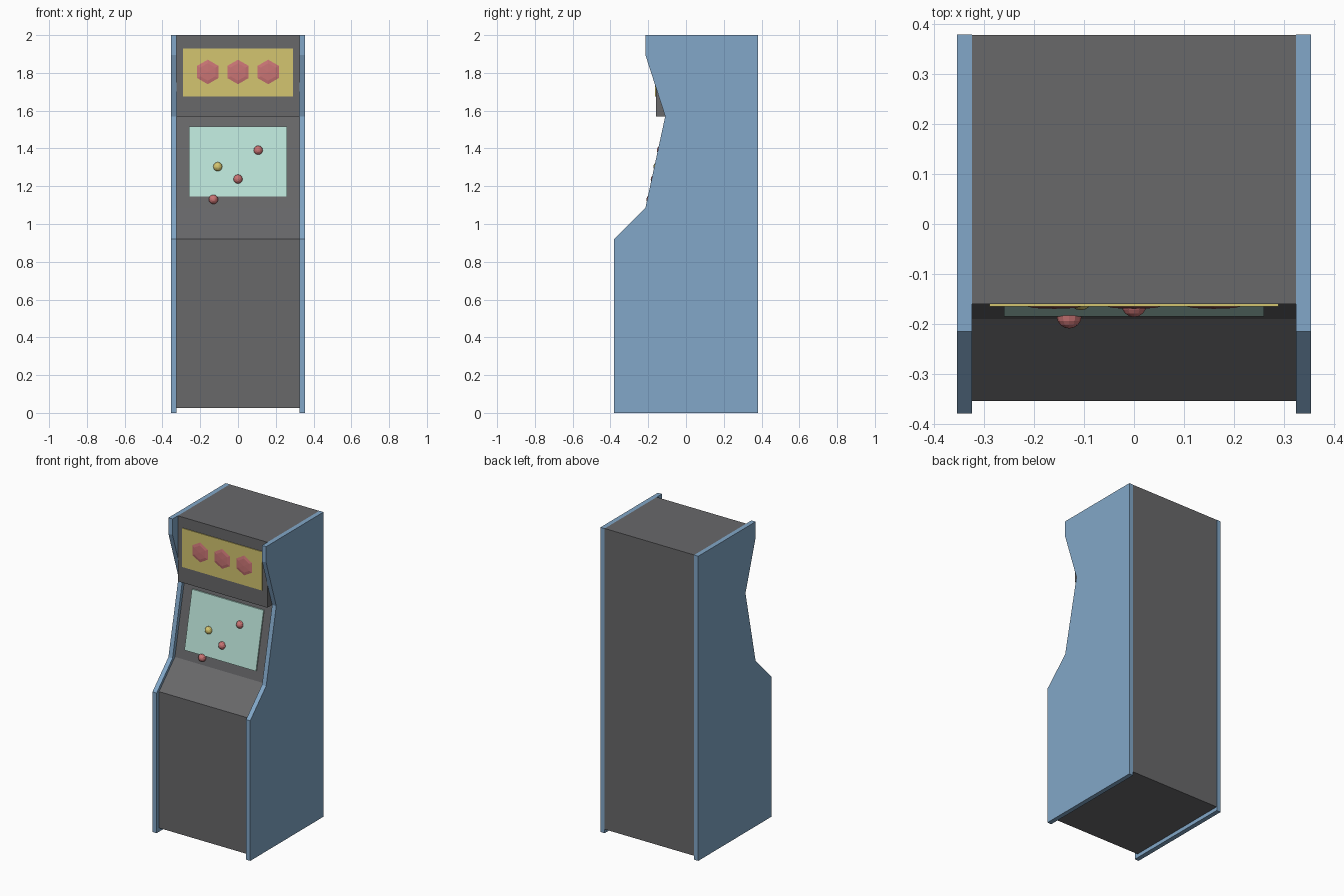
import bpy, bmesh, math
from mathutils import Vector, Matrix

if "Cube" in bpy.data.objects:
    bpy.data.objects.remove(bpy.data.objects["Cube"])


def lin(c):
    c /= 255
    return c / 12.92 if c <= 0.04045 else ((c + 0.055) / 1.055) ** 2.4


def mat(name, r, g, b):
    m = bpy.data.materials.new(name)
    m.diffuse_color = (lin(r), lin(g), lin(b), 1)
    m.use_nodes = True
    m.node_tree.nodes["Principled BSDF"].inputs["Base Color"].default_value = m.diffuse_color
    return m


GREY = mat("dark grey", 104, 104, 106)
BLUE = mat("side blue", 130, 167, 200)
TEAL = mat("screen teal", 186, 226, 215)
YELLOW = mat("marquee yellow", 212, 197, 112)
RED = mat("soft red", 202, 117, 117)


def finish(name, bm, material):
    bmesh.ops.recalc_face_normals(bm, faces=bm.faces)
    me = bpy.data.meshes.new(name)
    bm.to_mesh(me)
    bm.free()
    me.materials.append(material)
    ob = bpy.data.objects.new(name, me)
    bpy.context.collection.objects.link(ob)
    return ob


def prism(name, profile, x0, x1, material):
    """Extrude a (y, z) outline along x."""
    bm = bmesh.new()
    face = bm.faces.new([bm.verts.new((x0, y, z)) for y, z in profile])
    ext = bmesh.ops.extrude_face_region(bm, geom=[face])
    verts = [v for v in ext["geom"] if isinstance(v, bmesh.types.BMVert)]
    bmesh.ops.translate(bm, verts=verts, vec=(x1 - x0, 0, 0))
    return finish(name, bm, material)


def sphere(name, loc, scale, segs, rings, material, smooth=False):
    """Sphere with its poles along y."""
    bm = bmesh.new()
    bmesh.ops.create_uvsphere(bm, u_segments=segs, v_segments=rings, radius=1,
                              matrix=Matrix.Rotation(math.pi / 2, 4, 'X'))
    bmesh.ops.scale(bm, vec=scale, verts=bm.verts)
    bmesh.ops.translate(bm, vec=loc, verts=bm.verts)
    for f in bm.faces:
        f.smooth = smooth
    return finish(name, bm, material)


# side panels
side = [(-0.38, 0), (0.38, 0), (0.38, 2), (-0.215, 2), (-0.215, 1.895),
        (-0.11, 1.57), (-0.215, 1.085), (-0.38, 0.92)]
prism("left_side_panel", side, -0.355, -0.325, BLUE)
prism("right_side_panel", side, 0.325, 0.355, BLUE)

# cabinet body between the panels, with the marquee box overhanging the screen
low, high = Vector((-0.19, 1.085)), Vector((-0.087, 1.57))
body = [(-0.355, 0.025), (0.379, 0.025), (0.379, 2), (-0.16, 2), (-0.16, 1.57),
        tuple(high), tuple(low), (-0.355, 0.92)]
prism("cabinet_body", body, -0.325, 0.325, GREY)


# screen plate lying on the sloped face
def slope_y(z):
    return low.x + (high.x - low.x) * (z - low.y) / (high.y - low.y)


T = 0.008
screen = [(slope_y(1.145), 1.145), (slope_y(1.515), 1.515),
          (slope_y(1.515) - T, 1.515), (slope_y(1.145) - T, 1.145)]
prism("screen", screen, -0.26, 0.26, TEAL)

# marquee plate and its three hexagon badges
prism("marquee_plate", [(-0.159, 1.675), (-0.159, 1.93), (-0.165, 1.93), (-0.165, 1.675)],
      -0.29, 0.29, YELLOW)
for i, x in enumerate((-0.16, 0, 0.16)):
    sphere(f"marquee_hexagon_{i + 1}", (x, -0.165, 1.805), (0.065, 0.005, 0.065), 6, 4, RED)

# balls on the screen
for i, (x, z, m) in enumerate([(0.107, 1.39, RED), (-0.107, 1.303, YELLOW),
                               (0, 1.237, RED), (-0.13, 1.13, RED)]):
    sphere(f"ball_{i + 1}", (x, slope_y(z) - 0.004, z), (0.025,) * 3, 12, 8, m)
